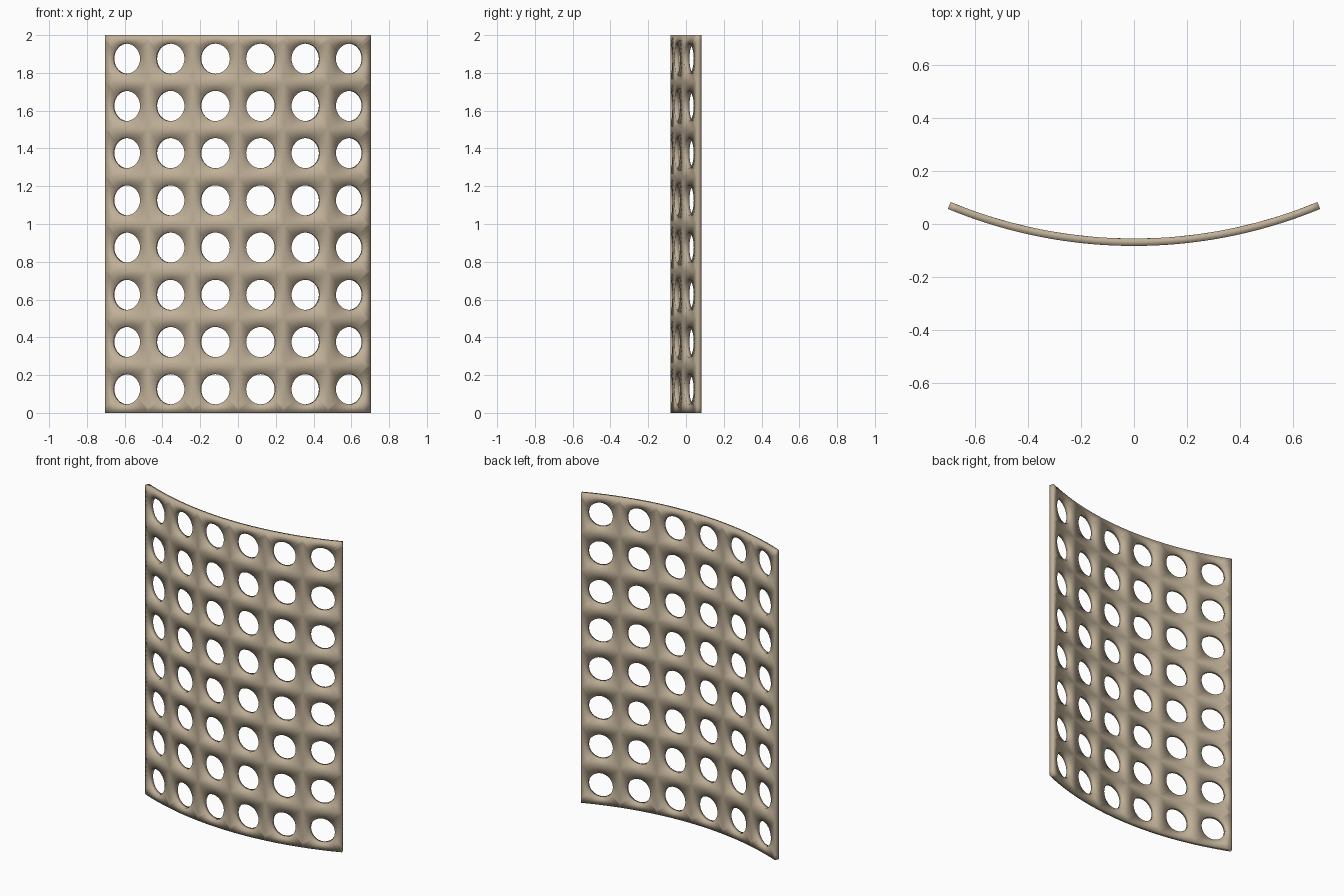
import bpy, bmesh, math

if "Cube" in bpy.data.objects:
    bpy.data.objects.remove(bpy.data.objects["Cube"])

COLS, ROWS = 6, 8
R_OUT, THICK = 1.842, 0.028        # outer radius of the bend and sheet thickness
SPAN = math.radians(45)            # total bend angle
Y_AXIS = 1.759                     # y of the bend axis
HOLE = 0.64                        # hole size relative to half a cell
SEGS = 32                          # points around each hole


def bend(u, v, r):
    """Map cell coordinates (column u, row v) onto the cylinder of radius r."""
    a = (u / COLS - 0.5) * SPAN
    return (r * math.sin(a), Y_AXIS - r * math.cos(a), v * 2 / ROWS)


def cell_rim(k):
    """Round hole point and matching point on the square cell border."""
    t = 2 * math.pi * k / SEGS
    c, s = math.cos(t), math.sin(t)
    # evenly spaced border points so that neighbouring cells weld together
    side, f = divmod(((k + SEGS // 8) % SEGS) / (SEGS / 4), 1)
    f = 2 * f - 1
    edge = [(1, f), (-f, 1), (-1, -f), (f, -1)][int(side)]
    return (c * HOLE, s * HOLE), edge


bm = bmesh.new()
# perforated cells: front and back skins plus the hole walls
for col in range(COLS):
    for row in range(ROWS):
        def vert(p, r):
            return bm.verts.new(bend(col + 0.5 + p[0] / 2, row + 0.5 + p[1] / 2, r))
        rings = []
        for r in (R_OUT, R_OUT - THICK):
            rings.append([vert(cell_rim(k)[1], r) for k in range(SEGS)])
            rings.append([vert(cell_rim(k)[0], r) for k in range(SEGS)])
        outer_f, hole_f, outer_b, hole_b = rings
        for a, b in ((outer_f, hole_f), (hole_f, hole_b), (hole_b, outer_b)):
            for k in range(SEGS):
                n = (k + 1) % SEGS
                bm.faces.new((a[k], a[n], b[n], b[k]))
bmesh.ops.remove_doubles(bm, verts=bm.verts, dist=0.0005)

# close the outer rim between the two skins
rim = [e for e in bm.edges if e.is_boundary]
bmesh.ops.bridge_loops(bm, edges=rim)
bmesh.ops.recalc_face_normals(bm, faces=bm.faces)
for f in bm.faces:
    f.smooth = True

mesh = bpy.data.meshes.new("perforated_panel")
bm.to_mesh(mesh)
bm.free()
panel = bpy.data.objects.new("perforated_panel", mesh)
bpy.context.collection.objects.link(panel)

mat = bpy.data.materials.new("warm beige")
mat.diffuse_color = (0.52, 0.43, 0.31, 1)
mat.use_nodes = True
mat.node_tree.nodes["Principled BSDF"].inputs["Base Color"].default_value = mat.diffuse_color
mesh.materials.append(mat)
